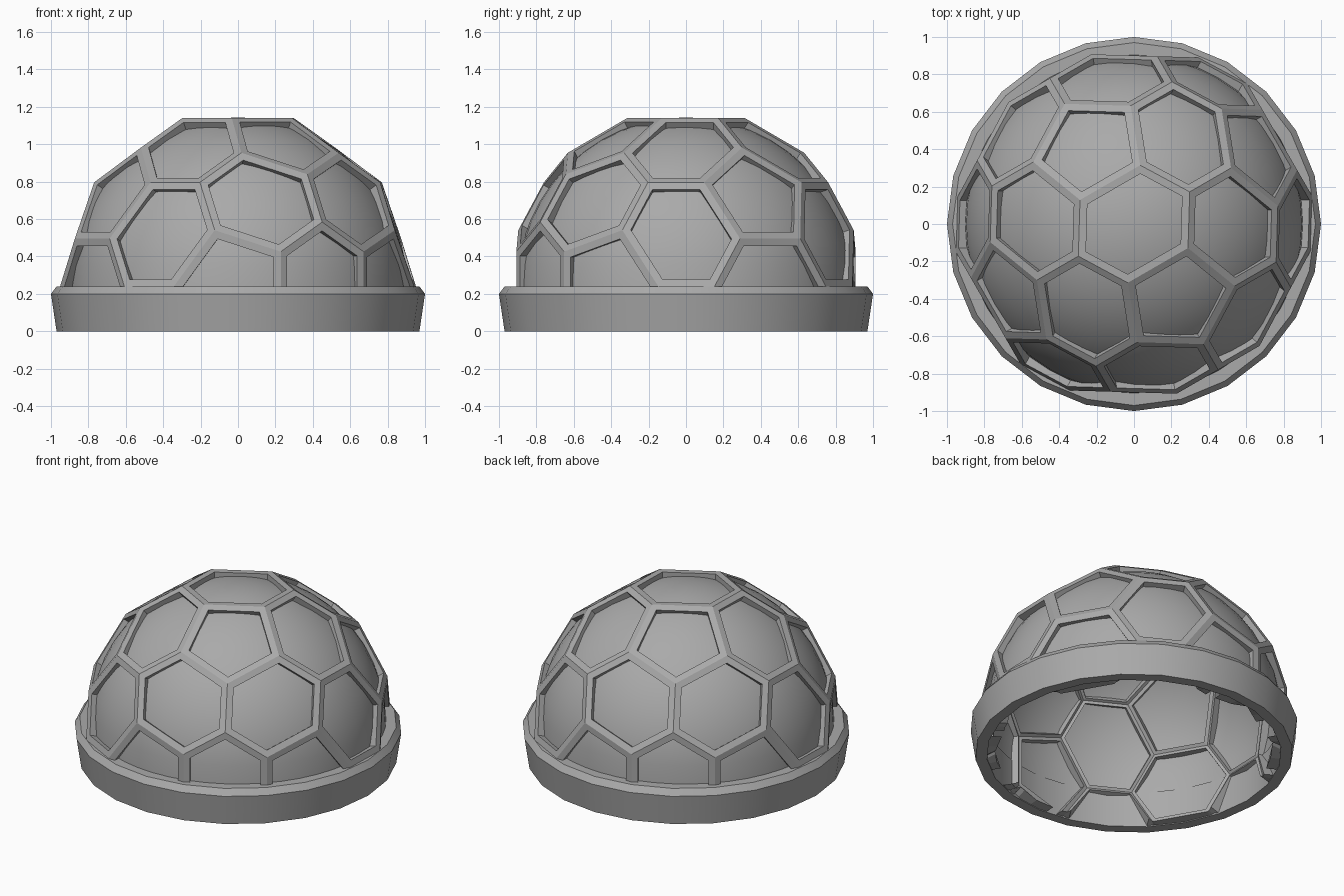
import bpy, bmesh, math
from mathutils import Vector, Matrix

CENTRE = 0.24      # height of the dome's equator
PLANE = 0.9        # distance of every frame cell from the centre

if "Cube" in bpy.data.objects:
    bpy.data.objects.remove(bpy.data.objects["Cube"])

grey = bpy.data.materials.new("plain grey")
grey.use_nodes = True
grey.diffuse_color = (0.4, 0.4, 0.4, 1)
grey.node_tree.nodes["Principled BSDF"].inputs["Base Color"].default_value = (0.4, 0.4, 0.4, 1)


def finish(bm, name, smooth=False):
    mesh = bpy.data.meshes.new(name)
    bm.to_mesh(mesh)
    bm.free()
    mesh.materials.append(grey)
    obj = bpy.data.objects.new(name, mesh)
    bpy.context.collection.objects.link(obj)
    if smooth:
        bpy.ops.object.select_all(action='DESELECT')
        obj.select_set(True)
        bpy.context.view_layer.objects.active = obj
        bpy.ops.object.shade_smooth_by_angle(angle=math.radians(30))
    return obj


def hull(points):
    bm = bmesh.new()
    for p in points:
        bm.verts.new(p)
    bmesh.ops.convex_hull(bm, input=bm.verts[:])
    bmesh.ops.recalc_face_normals(bm, faces=bm.faces[:])
    bm.normal_update()
    return bm


# Cell directions: icosahedron corners and edge midpoints, one midpoint pointing up
phi = (1 + math.sqrt(5)) / 2
corners = []
for s in (-1, 1):
    for t in (-phi, phi):
        corners += [Vector((s, 0, t)), Vector((t, s, 0)), Vector((0, t, s))]
middles = [a + b for i, a in enumerate(corners) for b in corners[:i]
           if (a - b).length < 2.1]
turn = Matrix.Rotation(math.radians(-60), 3, 'Z')
cells = [turn @ p.normalized() for p in corners + middles]

# Frame: flat pentagons and hexagons, opened up and given thickness
directions = hull(cells)
joints = [f.normal * (PLANE / f.normal.dot(f.verts[0].co)) for f in directions.faces]
directions.free()
bm = hull(joints)
bmesh.ops.dissolve_limit(bm, angle_limit=math.radians(2), verts=bm.verts[:], edges=bm.edges[:])
panes = bm.faces[:]
bmesh.ops.inset_individual(bm, faces=panes, thickness=0.04, use_even_offset=True)
bmesh.ops.delete(bm, geom=panes, context='FACES')
bmesh.ops.translate(bm, verts=bm.verts[:], vec=(0, 0, CENTRE))
bmesh.ops.bisect_plane(bm, geom=bm.verts[:] + bm.edges[:] + bm.faces[:],
                       plane_co=(0, 0, 0.005), plane_no=(0, 0, 1), clear_inner=True)
frame = finish(bm, "cell_frame")
solid = frame.modifiers.new("thickness", 'SOLIDIFY')
solid.thickness = 0.07
solid.offset = -1

# Smooth inner dome
bm = bmesh.new()
bmesh.ops.create_uvsphere(bm, u_segments=48, v_segments=24, radius=0.904)
low = [v for v in bm.verts if v.co.z < -0.01]
bmesh.ops.delete(bm, geom=low, context='VERTS')
bmesh.ops.translate(bm, verts=bm.verts[:], vec=(0, 0, CENTRE))
finish(bm, "inner_dome", smooth=True)

# Base ring: closed profile spun around the vertical axis
profile = [(0.9, 0), (0.97, 0), (1, 0.2), (0.97, 0.24), (0.9, 0.24)]
bm = bmesh.new()
loop = [bm.verts.new((r, 0, z)) for r, z in profile]
edges = [bm.edges.new((loop[i - 1], loop[i])) for i in range(len(loop))]
bmesh.ops.spin(bm, geom=loop + edges, cent=(0, 0, 0), axis=(0, 0, 1),
               angle=math.tau, steps=24, use_merge=True)
bmesh.ops.remove_doubles(bm, verts=bm.verts[:], dist=0.0005)
bmesh.ops.recalc_face_normals(bm, faces=bm.faces[:])
finish(bm, "base_ring", smooth=True)
